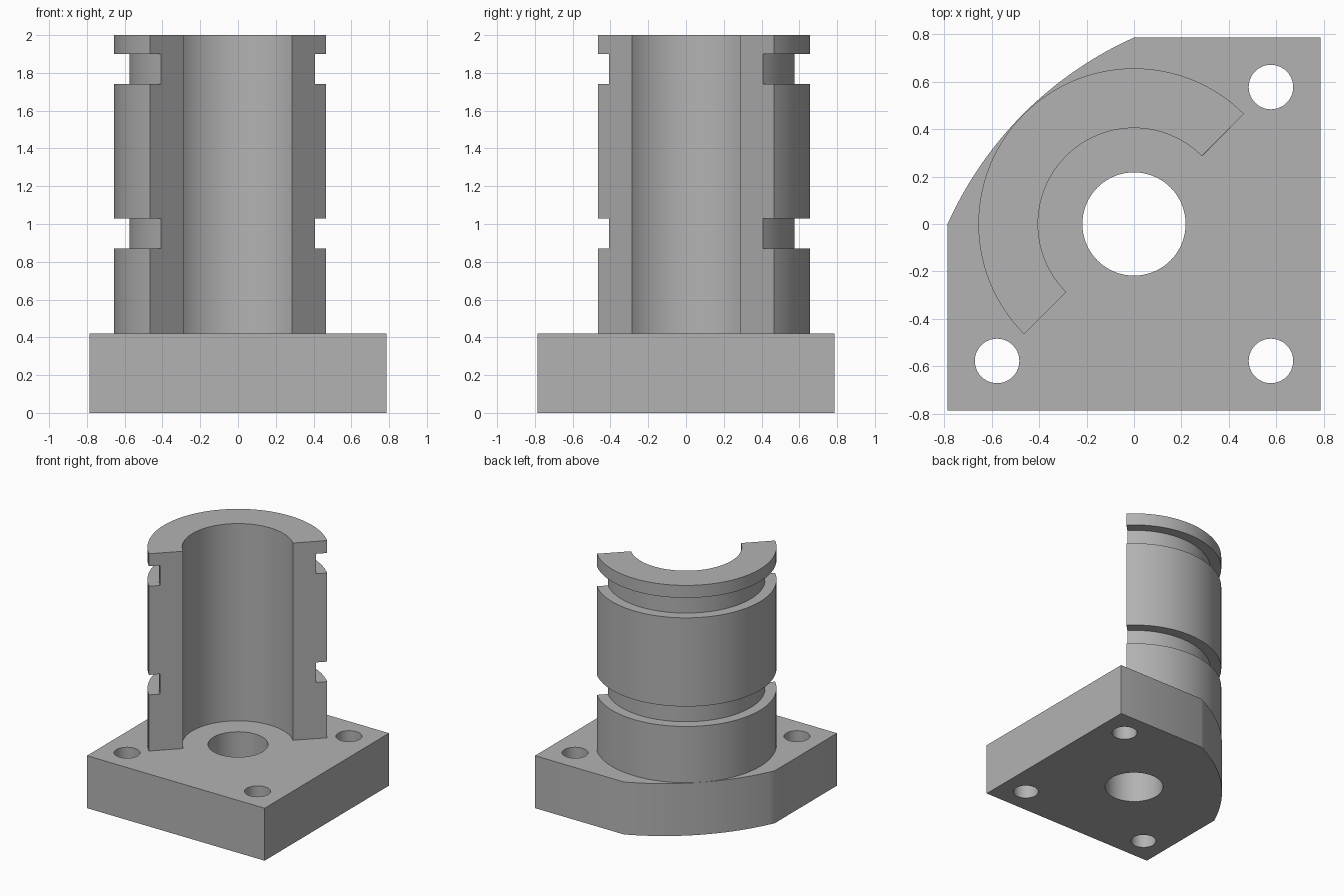
import bpy
import bmesh
from math import cos, sin, pi, radians, atan2, hypot
from mathutils import Matrix, Vector

cube = bpy.data.objects.get("Cube")
if cube:
    bpy.data.objects.remove(cube, do_unlink=True)

HALF = 0.787        # half width of the base plate
BASE_TOP = 0.42
OUTER, INNER, GROOVE = 0.657, 0.405, 0.575

grey = bpy.data.materials.new("plain grey")
grey.use_nodes = True
colour = (0.45, 0.45, 0.45, 1)
grey.diffuse_color = colour
grey.node_tree.nodes["Principled BSDF"].inputs["Base Color"].default_value = colour


def finish(name, bm):
    """Turn a bmesh into a shaded object."""
    bmesh.ops.recalc_face_normals(bm, faces=bm.faces)
    mesh = bpy.data.meshes.new(name)
    bm.to_mesh(mesh)
    bm.free()
    mesh.materials.clear()
    mesh.materials.append(grey)
    obj = bpy.data.objects.new(name, mesh)
    bpy.context.collection.objects.link(obj)
    bpy.ops.object.select_all(action='DESELECT')
    obj.select_set(True)
    bpy.context.view_layer.objects.active = obj
    bpy.ops.object.shade_smooth_by_angle(angle=radians(30))
    return obj


def arc(cx, cy, r, start, end, steps):
    """Points along an arc, without the end point."""
    angles = [start + (end - start) * i / steps for i in range(steps)]
    return [(cx + r * cos(a), cy + r * sin(a)) for a in angles]


def plate(name, loops, height):
    """Extrude an outline with holes into a solid plate."""
    curve = bpy.data.curves.new(name, 'CURVE')
    curve.dimensions = '2D'
    curve.fill_mode = 'BOTH'
    curve.extrude = height / 2
    for loop in loops:
        spline = curve.splines.new('POLY')
        spline.points.add(len(loop) - 1)
        for point, (x, y) in zip(spline.points, loop):
            point.co = (x, y, 0, 1)
        spline.use_cyclic_u = True
    helper = bpy.data.objects.new(name + "_outline", curve)
    bpy.context.collection.objects.link(helper)
    graph = bpy.context.evaluated_depsgraph_get()
    mesh = bpy.data.meshes.new_from_object(helper.evaluated_get(graph))
    bm = bmesh.new()
    bm.from_mesh(mesh)
    bpy.data.objects.remove(helper, do_unlink=True)
    bpy.data.meshes.remove(mesh)
    bmesh.ops.remove_doubles(bm, verts=bm.verts, dist=1e-5)
    bmesh.ops.translate(bm, verts=bm.verts, vec=(0, 0, height / 2))
    return finish(name, bm)


# Base plate: square with one corner rounded off by a shallow arc
half_chord = HALF / 2 ** 0.5
rise = OUTER + 0.002 - half_chord
radius = (half_chord ** 2 + rise ** 2) / (2 * rise)
shift = (radius - half_chord - rise) / 2 ** 0.5
centre = (shift, -shift)
start = atan2(HALF - centre[1], -centre[0])
end = atan2(-centre[1], -HALF - centre[0])
outline = [(-HALF, -HALF), (HALF, -HALF), (HALF, HALF)]
outline += arc(*centre, radius, start, end, 24) + [(-HALF, 0)]
bolt = 0.578
holes = [arc(x, y, 0.094, 0, 2 * pi, 40)
         for x, y in ((bolt, bolt), (-bolt, -bolt), (bolt, -bolt))]
holes.append(arc(0, 0, 0.218, 0, 2 * pi, 64))
plate("base_plate", [outline] + holes, BASE_TOP)

# Half sleeve: grooved wall profile swept through half a turn
profile = [(INNER, BASE_TOP), (OUTER, BASE_TOP)]
for low, high in ((0.87, 1.03), (1.74, 1.9)):
    profile += [(OUTER, low), (GROOVE, low), (GROOVE, high), (OUTER, high)]
profile += [(OUTER, 2), (INNER, 2)]

bm = bmesh.new()
turn = Matrix.Rotation(pi / 4, 3, 'Z')
verts = [bm.verts.new(turn @ Vector((r, 0, z))) for r, z in profile]
edges = [bm.edges.new((a, b)) for a, b in zip(verts, verts[1:] + verts[:1])]
bmesh.ops.spin(bm, geom=verts + edges, cent=(0, 0, 0), axis=(0, 0, 1),
               angle=pi, steps=64, use_duplicate=False)
bmesh.ops.remove_doubles(bm, verts=bm.verts, dist=1e-5)
if sum(v.co.x - v.co.y for v in bm.verts) > 0:
    bmesh.ops.rotate(bm, verts=bm.verts, cent=(0, 0, 0),
                     matrix=Matrix.Rotation(pi, 3, 'Z'))
# Flat cut ends of the sleeve
bmesh.ops.holes_fill(bm, edges=[e for e in bm.edges if e.is_boundary], sides=0)
finish("half_sleeve", bm)
